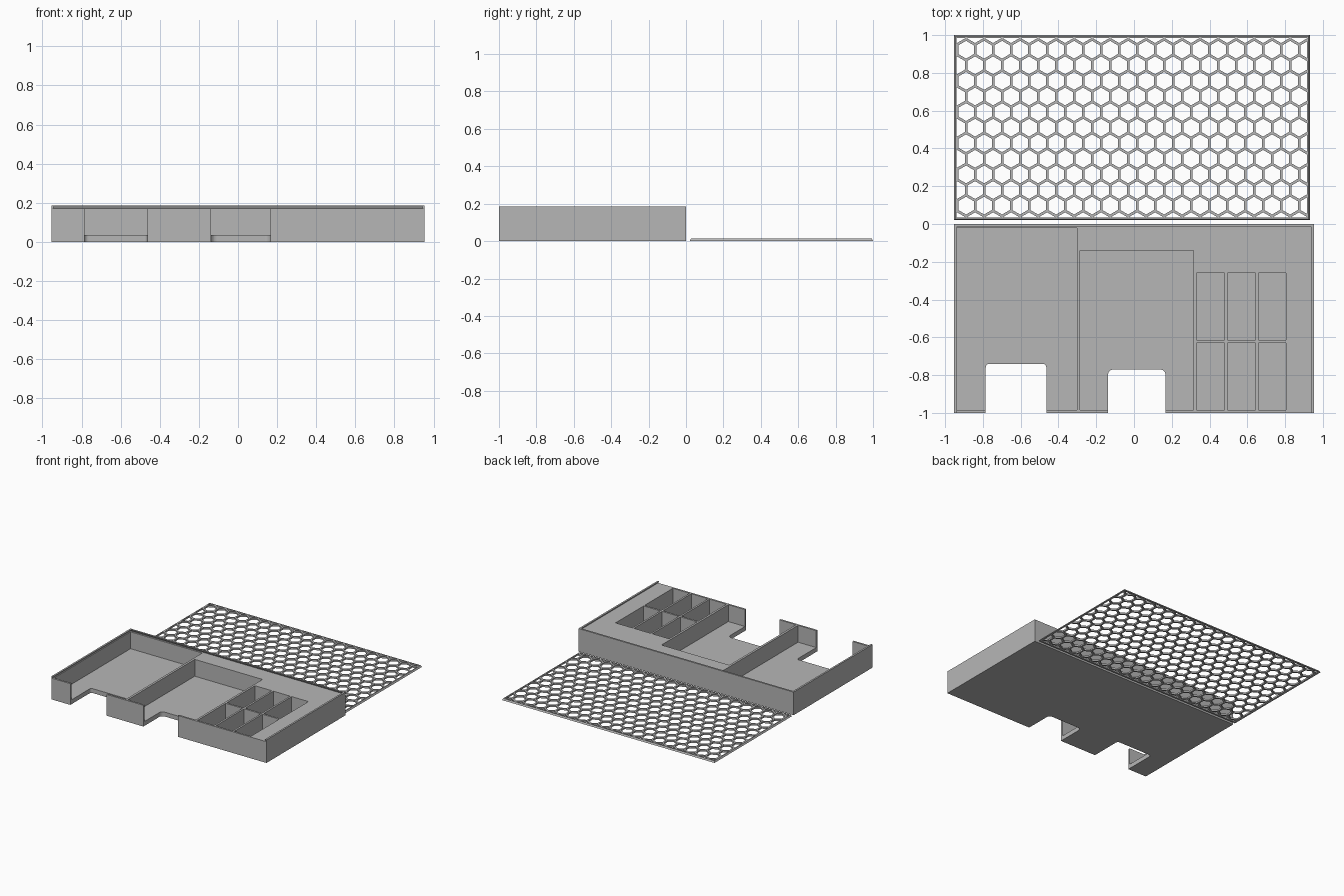
import bpy, bmesh, math
from mathutils import Vector

cube = bpy.data.objects.get("Cube")
if cube:
    bpy.data.objects.remove(cube, do_unlink=True)

grey = bpy.data.materials.new("plain grey")
grey.use_nodes = True
grey.diffuse_color = (0.47, 0.47, 0.47, 1)
grey.node_tree.nodes["Principled BSDF"].inputs["Base Color"].default_value = (0.47, 0.47, 0.47, 1)


def make_object(name, bm):
    bmesh.ops.recalc_face_normals(bm, faces=bm.faces)
    mesh = bpy.data.meshes.new(name)
    bm.to_mesh(mesh)
    bm.free()
    mesh.materials.append(grey)
    obj = bpy.data.objects.new(name, mesh)
    bpy.context.collection.objects.link(obj)
    return obj


def add_box(bm, x0, x1, y0, y1, z0, z1, taper=(0, 0, 0, 0)):
    """Box whose top edge moves inward by taper (left, right, front, back)."""
    l, r, f, b = taper
    low = [bm.verts.new((x, y, z0)) for x, y in ((x0, y0), (x1, y0), (x1, y1), (x0, y1))]
    top = [bm.verts.new((x, y, z1)) for x, y in
           ((x0 + l, y0 + f), (x1 - r, y0 + f), (x1 - r, y1 - b), (x0 + l, y1 - b))]
    bm.faces.new(low[::-1])
    bm.faces.new(top)
    for i in range(4):
        j = (i + 1) % 4
        bm.faces.new((low[i], low[j], top[j], top[i]))


def extrude_up(bm, height):
    made = bmesh.ops.extrude_face_region(bm, geom=list(bm.faces))
    verts = [v for v in made["geom"] if isinstance(v, bmesh.types.BMVert)]
    bmesh.ops.translate(bm, verts=verts, vec=(0, 0, height))


def cut(target, cutter):
    """Subtract the cutter, bake the result and drop the cutter."""
    mod = target.modifiers.new("cut", "BOOLEAN")
    mod.operation = "DIFFERENCE"
    mod.solver = "EXACT"
    mod.object = cutter
    cutter.hide_render = True
    bpy.context.view_layer.update()
    graph = bpy.context.evaluated_depsgraph_get()
    mesh = bpy.data.meshes.new_from_object(target.evaluated_get(graph))
    target.modifiers.clear()
    target.data = mesh
    bpy.data.objects.remove(cutter, do_unlink=True)


HALF, TOP, LEDGE, FLOOR = 0.9525, 0.185, 0.17, 0.035
FRONT, WALL = -0.985, 0.015

# Tray block
bm = bmesh.new()
add_box(bm, -HALF, HALF, -1, 0, 0, TOP)
tray = make_object("tray", bm)

# Dovetail slot for the lid, open at the front
bm = bmesh.new()
side = HALF - 0.006
add_box(bm, -side, side, -1.1, -0.006, LEDGE, TOP + 0.005, (0.011, 0.011, 0, 0.011))
cut(tray, make_object("slot_cutter", bm))

# Two large pockets and six small ones
bm = bmesh.new()
add_box(bm, -0.938, -0.303, FRONT, -0.02, FLOOR, 0.3)
add_box(bm, -0.285, 0.315, FRONT, -0.14, FLOOR, 0.3)
for col in range(3):
    for row in range(2):
        x = 0.332 + col * 0.163
        y = FRONT + row * 0.37
        add_box(bm, x, x + 0.148, y, y + 0.355, FLOOR, 0.3)
cut(tray, make_object("pocket_cutter", bm))


# Round-cornered notches through the floor and front wall
def notch(x0, x1, back, radius):
    bm = bmesh.new()
    pts = [(x0, -1.1), (x1, -1.1)]
    for cx, start in ((x1 - radius, 0), (x0 + radius, 90)):
        for i in range(7):
            a = math.radians(start + i * 15)
            pts.append((cx + radius * math.cos(a), back - radius + radius * math.sin(a)))
    bm.faces.new([bm.verts.new((x, y, -0.1)) for x, y in pts])
    extrude_up(bm, 0.5)
    cut(tray, make_object("notch_cutter", bm))


notch(-0.785, -0.464, -0.74, 0.02)
notch(-0.138, 0.167, -0.77, 0.03)

# Lid panel with sloped edges
X0, X1, Y0, Y1, THICK = -HALF, 0.931, 0.02, 1.0, 0.013
bm = bmesh.new()
add_box(bm, X0, X1, Y0, Y1, 0, THICK, (0.007,) * 4)
lid = make_object("honeycomb_lid", bm)

# Honeycomb holes, trimmed to the inside of the frame
PITCH, RIB, FRAME = 0.0953, 0.014, 0.014
radius = (PITCH - RIB) / math.sqrt(3)
row_step = PITCH * math.sqrt(3) / 2
mid_y = (Y0 + Y1) / 2
bm = bmesh.new()
for row in range(-6, 7):
    for col in range(-1, 21):
        cx = X0 + 0.0635 + (col + 0.5 * (row % 2 == 0)) * PITCH
        cy = mid_y + row * row_step
        bm.faces.new([bm.verts.new((cx + radius * math.sin(k * math.pi / 3),
                                    cy + radius * math.cos(k * math.pi / 3), -0.05))
                      for k in range(6)])
for point, normal in (((X0 + FRAME, 0, 0), (-1, 0, 0)), ((X1 - FRAME, 0, 0), (1, 0, 0)),
                      ((0, Y0 + FRAME, 0), (0, -1, 0)), ((0, Y1 - FRAME, 0), (0, 1, 0))):
    bmesh.ops.bisect_plane(bm, geom=bm.verts[:] + bm.edges[:] + bm.faces[:],
                           plane_co=Vector(point), plane_no=Vector(normal), clear_outer=True)
slivers = [f for f in bm.faces if f.calc_area() < 0.0001]
bmesh.ops.delete(bm, geom=slivers, context="FACES")
extrude_up(bm, 0.1)
cut(lid, make_object("hole_cutter", bm))
